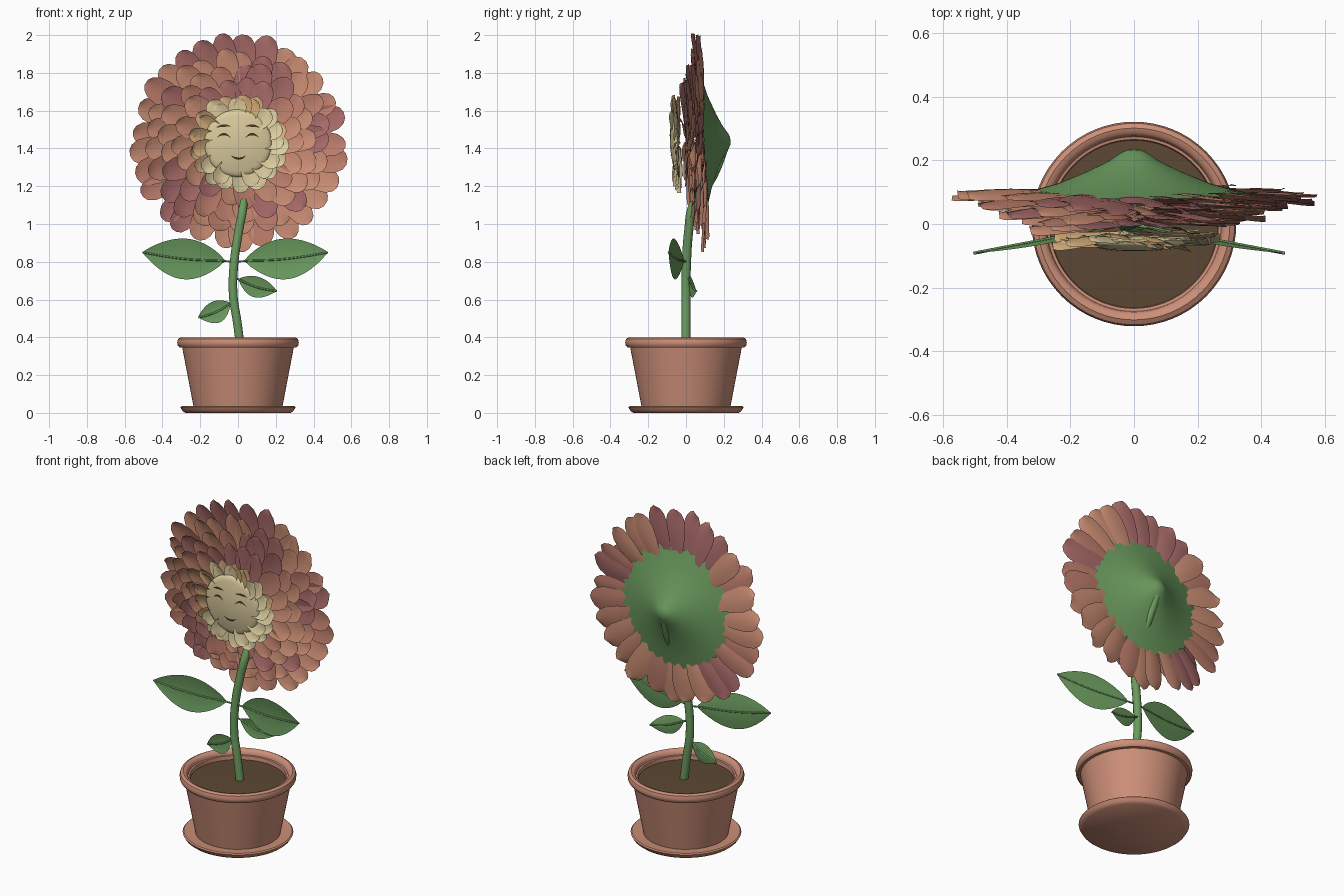
import bpy, bmesh, math, random
from mathutils import Matrix, Vector

random.seed(4)
cube = bpy.data.objects.get("Cube")
if cube:
    bpy.data.objects.remove(cube, do_unlink=True)


def material(name, *srgb):
    m = bpy.data.materials.new(name)
    m.use_nodes = True
    col = [((c + 0.055) / 1.055) ** 2.4 for c in srgb] + [1]
    m.diffuse_color = col
    m.node_tree.nodes["Principled BSDF"].inputs["Base Color"].default_value = col
    return m


TERRACOTTA = material("terracotta", 0.80, 0.56, 0.47)
SOIL = material("soil brown", 0.36, 0.28, 0.20)
GREEN = material("leaf green", 0.42, 0.61, 0.37)
PEACH = material("petal peach", 0.79, 0.55, 0.45)
ROSE = material("petal rose", 0.74, 0.49, 0.42)
MAUVE = material("petal mauve", 0.66, 0.42, 0.41)
CREAM = material("cream", 0.86, 0.80, 0.62)
GOLD = material("petal gold", 0.84, 0.68, 0.48)
INK = material("feature brown", 0.28, 0.20, 0.11)

# The flower head leans slightly forward around its centre
HEAD = Matrix.Translation((0, 0, 1.43)) @ Matrix.Rotation(0.045, 4, 'X')
HEAD_AXIS = HEAD @ Matrix.Rotation(-math.pi / 2, 4, 'X')


def finish(name, bm, mats, matrix=None, angle=40, recalc=False):
    if recalc:
        bmesh.ops.recalc_face_normals(bm, faces=bm.faces)
    me = bpy.data.meshes.new(name)
    if matrix:
        bm.transform(matrix)
    bm.to_mesh(me)
    bm.free()
    for m in mats:
        me.materials.append(m)
    me.shade_smooth()
    me.set_sharp_from_angle(angle=math.radians(angle))
    ob = bpy.data.objects.new(name, me)
    bpy.context.collection.objects.link(ob)
    return ob


def lathe(name, profile, mat, matrix=None, steps=64, tooth=0):
    """Spin (radius, height) points around the z axis."""
    bm = bmesh.new()
    rings = []
    for k, (r, h) in enumerate(profile):
        if r == 0:
            rings.append([bm.verts.new((0, 0, h))] * steps)
            continue
        ring = []
        for i in range(steps):
            a = 2 * math.pi * i / steps
            rr = r - (tooth if k == 0 and i % 2 else 0)
            ring.append(bm.verts.new((rr * math.cos(a), rr * math.sin(a), h)))
        rings.append(ring)
    for lo, hi in zip(rings, rings[1:]):
        for i in range(steps):
            j = (i + 1) % steps
            quad = list(dict.fromkeys((lo[i], lo[j], hi[j], hi[i])))
            bm.faces.new(quad)
    return finish(name, bm, [mat], matrix, recalc=True)


def sheet(bm, rows, index=0):
    """Skin a grid of points."""
    grid = [[bm.verts.new(p) for p in row] for row in rows]
    for a, b in zip(grid, grid[1:]):
        for i in range(len(a) - 1):
            f = bm.faces.new((a[i], a[i + 1], b[i + 1], b[i]))
            f.material_index = index


def tube(name, points, radius, mat):
    cu = bpy.data.curves.new(name, 'CURVE')
    cu.dimensions = '3D'
    cu.bevel_depth = radius
    cu.bevel_resolution = 3
    cu.use_fill_caps = True
    sp = cu.splines.new('BEZIER')
    sp.bezier_points.add(len(points) - 1)
    for bp, p in zip(sp.bezier_points, points):
        bp.co = p
        bp.handle_left_type = bp.handle_right_type = 'AUTO'
    cu.materials.append(mat)
    ob = bpy.data.objects.new(name, cu)
    bpy.context.collection.objects.link(ob)
    return ob


# Pot, saucer and soil
lathe("saucer", [(0, 0), (0.28, 0), (0.295, 0.012), (0.305, 0.03), (0.298, 0.036),
                 (0.24, 0.03), (0, 0.03)], TERRACOTTA)
lathe("pot", [(0, 0.031), (0.235, 0.031), (0.295, 0.345), (0.31, 0.347), (0.32, 0.358),
              (0.322, 0.375), (0.317, 0.392), (0.302, 0.4), (0.287, 0.396), (0.278, 0.385),
              (0.275, 0.37), (0.266, 0.368), (0.262, 0.33)], TERRACOTTA)
lathe("soil", [(0.268, 0.345), (0.15, 0.35), (0, 0.352)], SOIL)

# Stem, rising through the petals into the back of the head
tube("stem", [(0.014, 0, 0.34), (-0.004, 0, 0.48), (-0.025, 0, 0.62), (-0.022, 0.002, 0.78),
              (0.005, 0.015, 0.97), (0.026, 0.035, 1.09), (0.02, 0.14, 1.25),
              (0.004, 0.208, 1.42)], 0.024, GREEN)


def leaf(name, base, tip, half, cup):
    """Pointed leaf facing forward, with a midrib reaching the stem."""
    base, tip = Vector(base), Vector(tip)
    axis = tip - base
    side = Vector((-axis.z, 0, axis.x)).normalized()
    start = base + axis * 0.1
    rows, rib = [], []
    for i in range(15):
        t = i / 14
        mid = start.lerp(tip, t) - side * math.copysign(0.012, axis.x) * math.sin(math.pi * t)
        w = half * max(math.sin(math.pi * t ** 0.95), 0.01) ** 0.85
        rows.append([mid + side * w * s + Vector((0, -cup * s * s * w / half, 0))
                     for s in (-1, -0.66, -0.33, 0, 0.33, 0.66, 1)])
        rib.append(mid)
    bm = bmesh.new()
    sheet(bm, rows)
    finish(name, bm, [GREEN], angle=60)
    tube(name + "_midrib", [base] + rib[1::3] + [tip], 0.005, GREEN)


leaf("large_leaf_left", (-0.015, 0, 0.80), (0.475, -0.092, 0.85), 0.108, 0.012)
leaf("large_leaf_right", (-0.02, 0, 0.80), (-0.505, -0.092, 0.85), 0.108, 0.012)
leaf("small_leaf_left", (-0.02, 0.012, 0.715), (0.205, 0.055, 0.645), 0.055, 0.008)
leaf("small_leaf_right", (-0.02, 0, 0.59), (-0.21, 0.005, 0.505), 0.058, 0.008)

# Green cup behind the petals
lathe("flower_cup", [(0.365, 0.095), (0.30, 0.11), (0.24, 0.127), (0.145, 0.166), (0.08, 0.198),
                     (0.04, 0.225), (0.02, 0.234), (0, 0.236)], GREEN, HEAD_AXIS, 72, 0.025)

# Petal rings: outline as (position along, share of width)
OUTLINE = [(0, 0.4), (0.25, 0.7), (0.5, 0.93), (0.72, 1), (0.87, 0.87), (0.96, 0.58), (1, 0.22)]


def petal_ring(name, count, r0, r1, width, depth, mats, arcs, bow=0.012, jitter=0.015, second=0.25):
    """Ring of petals; arcs (degrees) take the last material, some others the second."""
    bm = bmesh.new()
    for k in range(count):
        deg = 360 * (k + random.uniform(-0.2, 0.2)) / count
        if any(a <= deg % 360 <= b for a, b in arcs):
            index = len(mats) - 1
        else:
            index = 1 if random.random() < second else 0
        length = r1 - r0 + random.uniform(-jitter, jitter)
        w = width * random.uniform(0.9, 1.12) / 2
        lean = random.uniform(-0.022, 0.012)
        roll = random.uniform(0.005, 0.014)
        shift = (k % 2) * 0.008 - 0.004
        turn = Matrix.Rotation(-math.radians(deg), 3, 'Y')
        rows = []
        for t, share in OUTLINE:
            row = []
            for s in (-1, -0.5, 0, 0.5, 1):
                y = depth + shift + lean * t + bow * math.sin(math.pi * t) + roll * s - 0.01 * s * s * share
                row.append(turn @ Vector((r0 + length * t, y, w * share * s)))
            rows.append(row)
        sheet(bm, rows, index)
    return finish(name, bm, mats, HEAD, 60)


WARM = [PEACH, ROSE, MAUVE]
petal_ring("outer_petals", 29, 0.22, 0.572, 0.138, 0.09, WARM,
           [(4, 20), (31, 37), (66, 124), (188, 198), (216, 236)])
petal_ring("second_petals", 25, 0.16, 0.49, 0.135, 0.06, WARM,
           [(0, 22), (58, 82), (132, 158), (212, 242), (305, 318)])
petal_ring("third_petals", 21, 0.12, 0.42, 0.13, 0.035, WARM,
           [(38, 100), (198, 226), (278, 302)])
petal_ring("inner_petals", 18, 0.05, 0.345, 0.125, 0.012, WARM,
           [(48, 138), (225, 250), (280, 300)], 0.006)
petal_ring("collar_petals_back", 17, 0.08, 0.262, 0.095, -0.038, [GOLD, CREAM], [(225, 320)], 0.004, 0.008)
petal_ring("collar_petals_front", 15, 0.08, 0.24, 0.09, -0.05, [GOLD, CREAM],
           [(0, 40), (75, 120), (195, 345)], 0.004, 0.008, 0.3)


# Domed face disc
def dome(r):
    return -0.085 + 0.8 * r * r


lathe("face_disc", [(0, dome(0))] + [(r, dome(r)) for r in (0.04, 0.08, 0.12, 0.15, 0.168)]
      + [(0.177, -0.054), (0.179, -0.046), (0.172, -0.04), (0, -0.038)], CREAM, HEAD_AXIS)


def stroke(name, cx, cz, half, thick, curve, slope=0):
    """Thin tapered plate laid on the face."""
    rows = []
    for i in range(13):
        u = i / 6 - 1
        x = cx + half * u
        z = cz + curve * (1 - u * u) + slope * u
        h = thick * (1.08 - u * u) / 2
        rows.append([(x, dome(math.hypot(x, zz)) - 0.003, zz) for zz in (z + h, z - h)])
    bm = bmesh.new()
    sheet(bm, rows)
    finish(name, bm, [INK], HEAD)


# Brows, closed eyes and smile
for side, sx in (("left", 1), ("right", -1)):
    stroke("brow_" + side, sx * 0.077, 0.088, 0.038, 0.012, 0.006, -sx * 0.003)
    stroke("eye_" + side, sx * 0.075, 0.03, 0.036, 0.012, 0.02)
stroke("mouth", 0.003, -0.062, 0.043, 0.012, -0.018)
